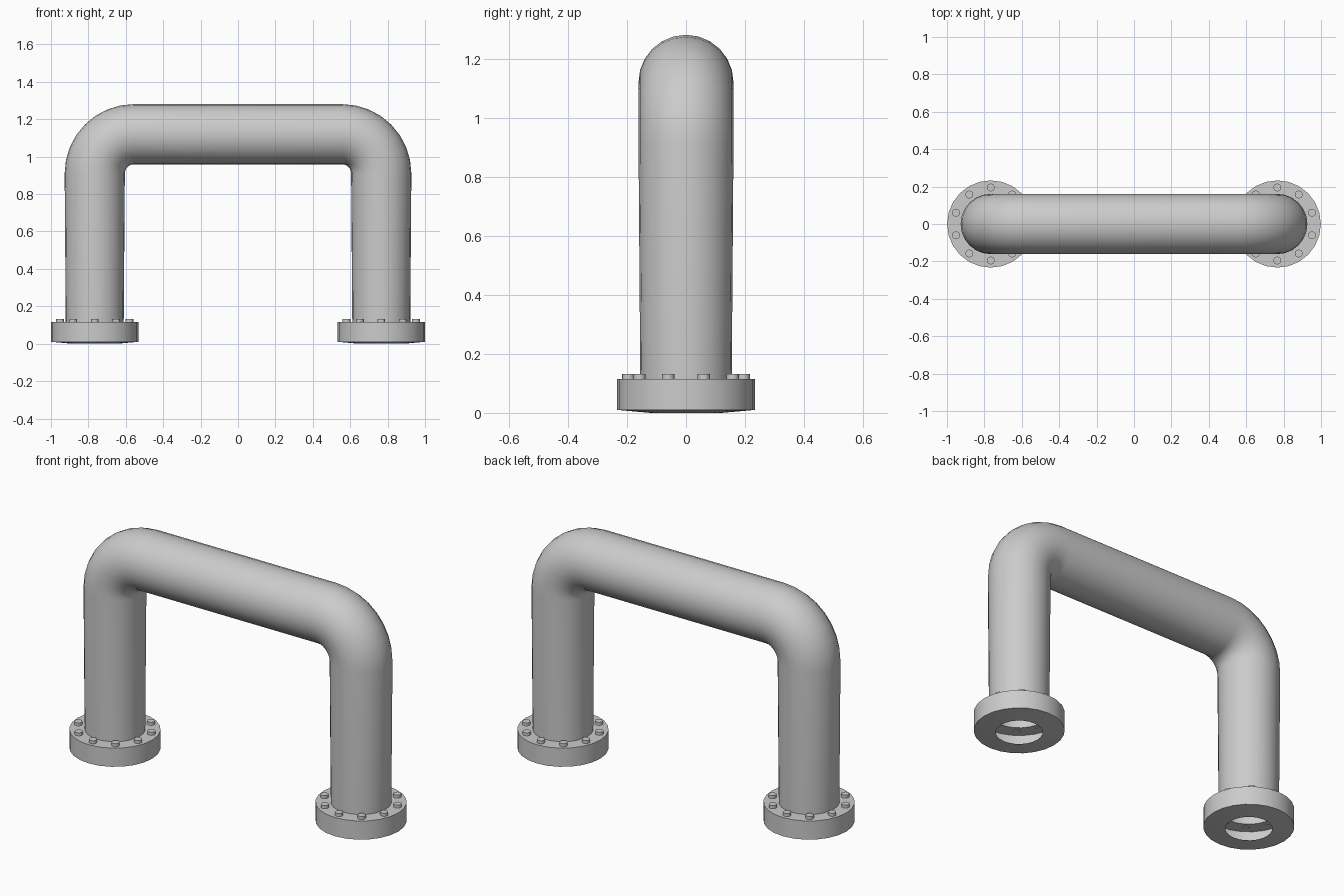
import bpy, bmesh
from math import sin, cos, pi, radians

if "Cube" in bpy.data.objects:
    bpy.data.objects.remove(bpy.data.objects["Cube"])

LEG_X, TOP_Z, BEND_R = 0.766, 1.12, 0.21
SIDES, BOLTS = 24, 10


def finish(bm, name):
    """Turn a bmesh into a smooth-shaded object with sharp edges kept."""
    bmesh.ops.recalc_face_normals(bm, faces=bm.faces)
    mesh = bpy.data.meshes.new(name)
    bm.to_mesh(mesh)
    bm.free()
    obj = bpy.data.objects.new(name, mesh)
    bpy.context.collection.objects.link(obj)
    bpy.ops.object.select_all(action='DESELECT')
    obj.select_set(True)
    bpy.context.view_layer.objects.active = obj
    bpy.ops.object.shade_smooth_by_angle(angle=radians(35))
    return obj


def bridge(bm, rings):
    """Skin neighbouring rings with quads."""
    for a, b in zip(rings, rings[1:]):
        n = len(a)
        for i in range(n):
            j = (i + 1) % n
            bm.faces.new((a[i], a[j], b[j], b[i]))


# Arched pipe: path entries are x, z, heading angle, radius
def make_pipe():
    cx, cz = LEG_X - BEND_R, TOP_Z - BEND_R
    half = [(-LEG_X, 0.115, pi / 2, 0.155)]
    for i in range(9):
        a = pi / 2 * i / 8
        half.append((-cx - BEND_R * cos(a), cz + BEND_R * sin(a), pi / 2 - a, 0.161))
    path = half + [(-x, z, -h, r) for x, z, h, r in reversed(half)]
    bm = bmesh.new()
    rings = []
    for x, z, h, r in path:
        ring = []
        for k in range(SIDES):
            t = 2 * pi * k / SIDES
            u = r * cos(t)
            ring.append(bm.verts.new((x - sin(h) * u, r * sin(t), z + cos(h) * u)))
        rings.append(ring)
    bridge(bm, rings)
    finish(bm, "arched_pipe")


# Hollow flange with an inner lip on the underside
def make_flange(name, x):
    profile = [(0.12, 0.0), (0.233, 0.01), (0.233, 0.115), (0.154, 0.115)]
    bm = bmesh.new()
    rings = [[bm.verts.new((x + r * cos(2 * pi * k / SIDES), r * sin(2 * pi * k / SIDES), z))
              for k in range(SIDES)] for r, z in profile]
    bridge(bm, rings)
    finish(bm, name)


# Ring of bolt heads on the flange
def make_bolts(name, x):
    bm = bmesh.new()
    for k in range(BOLTS):
        a = pi / 2 + 2 * pi * k / BOLTS
        made = bmesh.ops.create_cone(bm, cap_ends=True, segments=12,
                                     radius1=0.021, radius2=0.021, depth=0.02)
        bmesh.ops.translate(bm, verts=made["verts"],
                            vec=(x + 0.195 * cos(a), 0.195 * sin(a), 0.122))
    finish(bm, name)


make_pipe()
for side, sx in (("left", -LEG_X), ("right", LEG_X)):
    make_flange(side + "_flange", sx)
    make_bolts(side + "_flange_bolts", sx)
